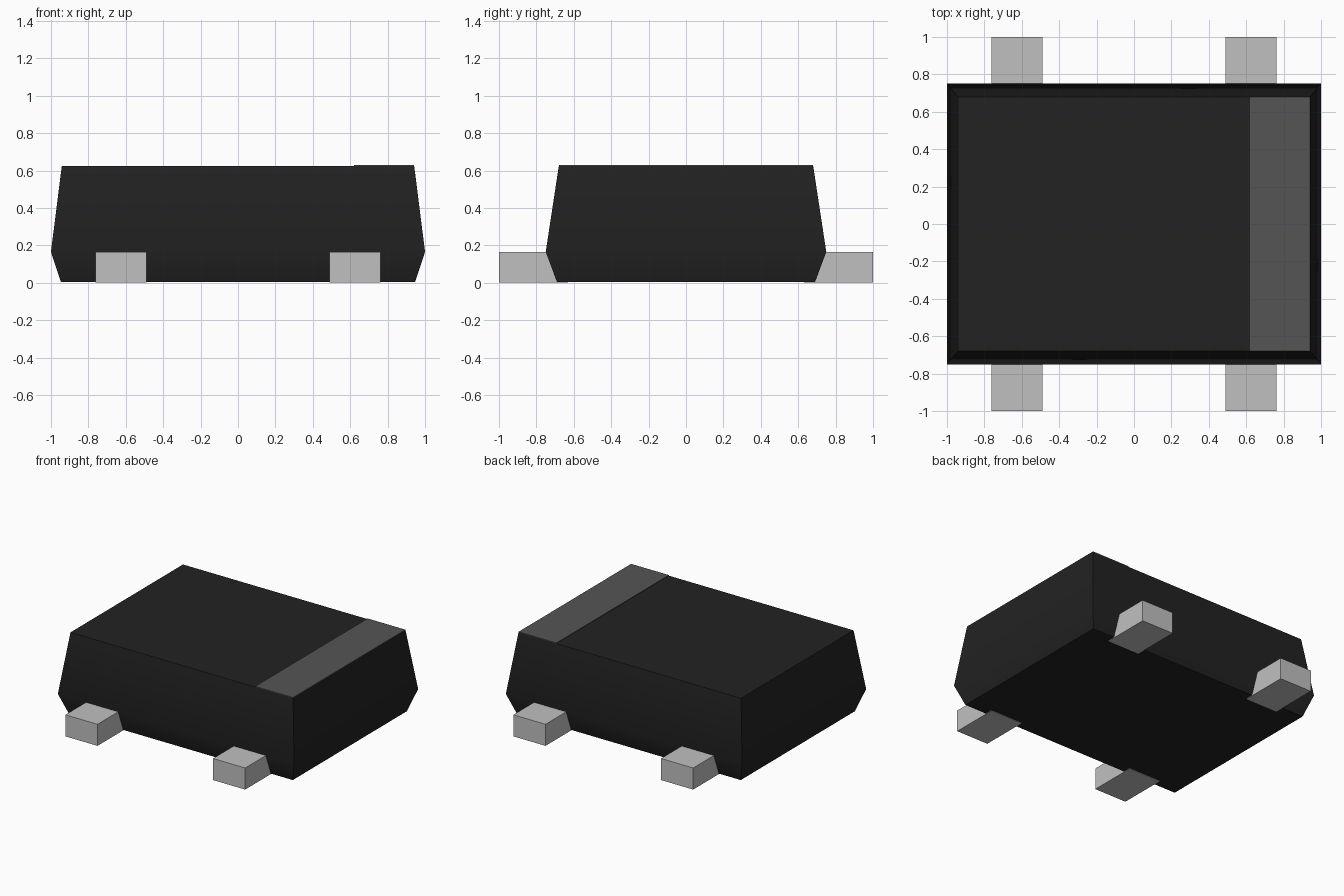
import bpy, bmesh, math

cube = bpy.data.objects.get("Cube")
if cube:
    bpy.data.objects.remove(cube, do_unlink=True)


def make_material(name, value):
    mat = bpy.data.materials.new(name)
    mat.use_nodes = True
    colour = (value, value, value, 1.0)
    mat.diffuse_color = colour
    mat.node_tree.nodes["Principled BSDF"].inputs["Base Color"].default_value = colour
    return mat


def make_stack(name, sections, mat, centre=(0, 0)):
    """Solid through stacked rectangles: (half width, half depth, height)."""
    bm = bmesh.new()
    cx, cy = centre
    rings = [[bm.verts.new((cx + sx * w, cy + sy * d, z))
              for sx, sy in ((-1, -1), (1, -1), (1, 1), (-1, 1))]
             for w, d, z in sections]
    bm.faces.new(rings[0][::-1])
    bm.faces.new(rings[-1])
    for low, high in zip(rings, rings[1:]):
        for i in range(4):
            j = (i + 1) % 4
            bm.faces.new((low[i], low[j], high[j], high[i]))
    mesh = bpy.data.meshes.new(name)
    bm.to_mesh(mesh)
    bm.free()
    mesh.materials.append(mat)
    obj = bpy.data.objects.new(name, mesh)
    bpy.context.collection.objects.link(obj)
    return obj


black = make_material("black plastic", 0.016)
grey = make_material("grey marking", 0.09)
metal = make_material("light metal", 0.527)

# Moulded body: widest at the parting line, drafted above and below
body = make_stack("body", [(0.947, 0.69, 0.004), (1.0, 0.75, 0.165),
                           (0.942, 0.68, 0.625)], black)
bpy.ops.object.select_all(action='DESELECT')
body.select_set(True)
bpy.context.view_layer.objects.active = body
bpy.ops.object.shade_smooth_by_angle(angle=math.radians(30))

# Marking band along the +x end of the top
make_stack("marking_band", [(0.16, 0.68, 0.624), (0.16, 0.68, 0.63)],
           grey, (0.781, 0))

# Four terminals, reaching under the body edge
for side_x, x_name in ((-1, "right"), (1, "left")):
    for side_y, y_name in ((-1, "front"), (1, "back")):
        make_stack(f"terminal_{y_name}_{x_name}",
                   [(0.136, 0.185, 0.0), (0.136, 0.185, 0.165)],
                   metal, (side_x * 0.625, side_y * 0.815))
